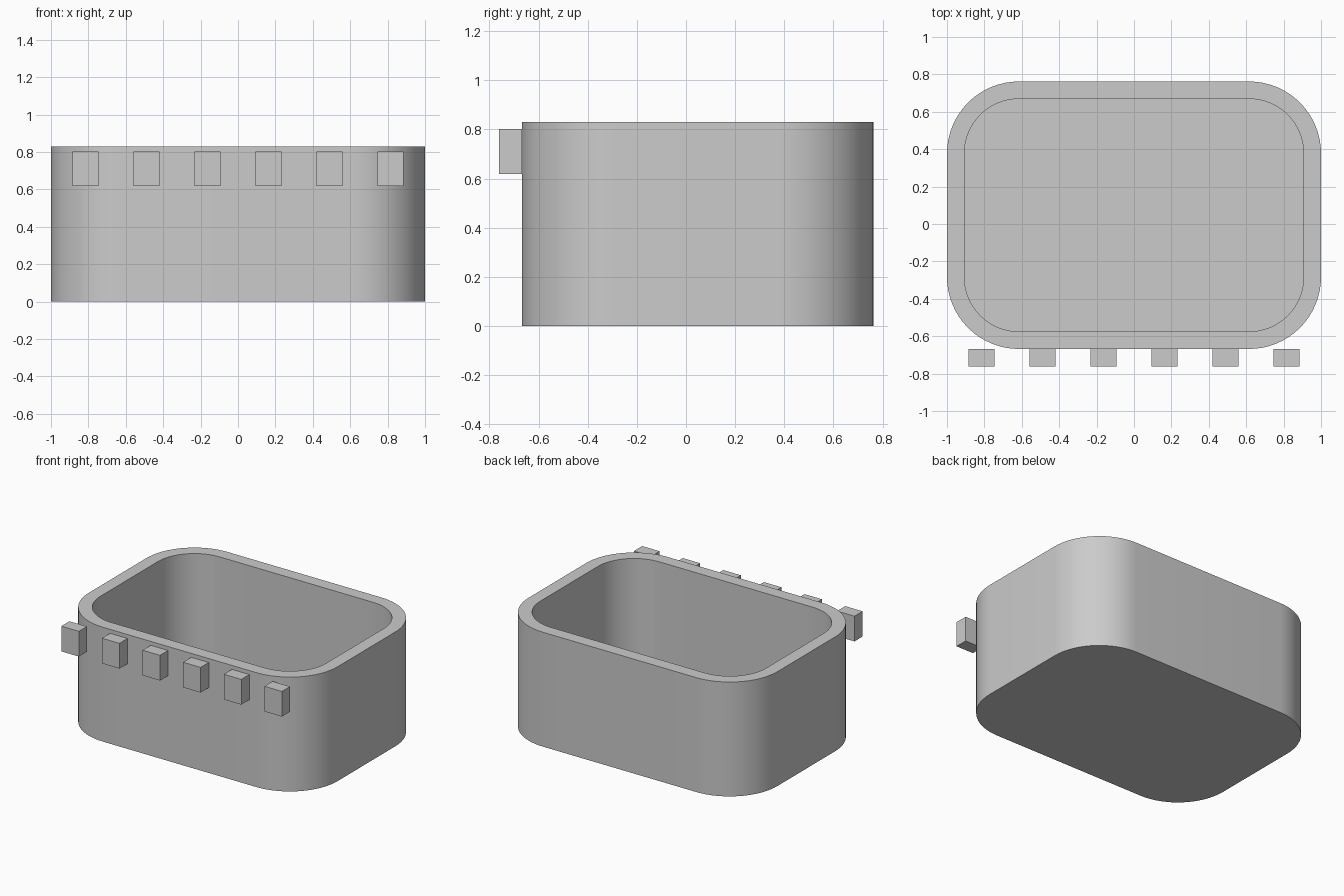
import bpy
import bmesh
from math import cos, sin, pi, radians

cube = bpy.data.objects.get("Cube")
if cube:
    bpy.data.objects.remove(cube, do_unlink=True)

grey = bpy.data.materials.new("plain grey")
grey.use_nodes = True
colour = (0.6, 0.6, 0.6, 1)
grey.diffuse_color = colour
grey.node_tree.nodes["Principled BSDF"].inputs["Base Color"].default_value = colour

HALF_X, HALF_Y, HEIGHT = 1.0, 0.715, 0.83
WALL, RADIUS, SEGMENTS = 0.093, 0.385, 16
CENTRE_Y = 0.047


def finish(bm, name):
    """Turn a bmesh into a named grey object."""
    bmesh.ops.recalc_face_normals(bm, faces=bm.faces)
    mesh = bpy.data.meshes.new(name)
    bm.to_mesh(mesh)
    bm.free()
    mesh.materials.append(grey)
    obj = bpy.data.objects.new(name, mesh)
    bpy.context.collection.objects.link(obj)
    return obj


def rounded_ring(bm, inset, z):
    """Rounded rectangle of vertices, inset from the outer wall."""
    r = RADIUS - inset
    cx, cy = HALF_X - RADIUS, HALF_Y - RADIUS
    ring = []
    for corner, (sx, sy) in enumerate([(1, 1), (-1, 1), (-1, -1), (1, -1)]):
        for i in range(SEGMENTS + 1):
            a = (corner + i / SEGMENTS) * pi / 2
            ring.append(bm.verts.new((sx * cx + r * cos(a), CENTRE_Y + sy * cy + r * sin(a), z)))
    return ring


# Open tub: outer wall, rim, inner wall, floor and underside
bm = bmesh.new()
rings = [rounded_ring(bm, inset, z) for inset, z in
         [(0, 0), (0, HEIGHT), (WALL, HEIGHT), (WALL, WALL)]]
for low, high in zip(rings, rings[1:]):
    for i in range(len(low)):
        j = (i + 1) % len(low)
        bm.faces.new((low[i], low[j], high[j], high[i]))
bm.faces.new(rings[0])
bm.faces.new(rings[-1])
tub = finish(bm, "tub")
bpy.ops.object.select_all(action='DESELECT')
tub.select_set(True)
bpy.context.view_layer.objects.active = tub
bpy.ops.object.shade_smooth_by_angle(angle=radians(30))

# Row of small blocks along the front
for n in range(6):
    bm = bmesh.new()
    bmesh.ops.create_cube(bm, size=1)
    bmesh.ops.scale(bm, vec=(0.14, WALL, 0.183), verts=bm.verts)
    bmesh.ops.translate(bm, vec=((n - 2.5) * 0.326, CENTRE_Y - HALF_Y - WALL / 2, 0.71), verts=bm.verts)
    finish(bm, f"front_block_{n + 1}")
